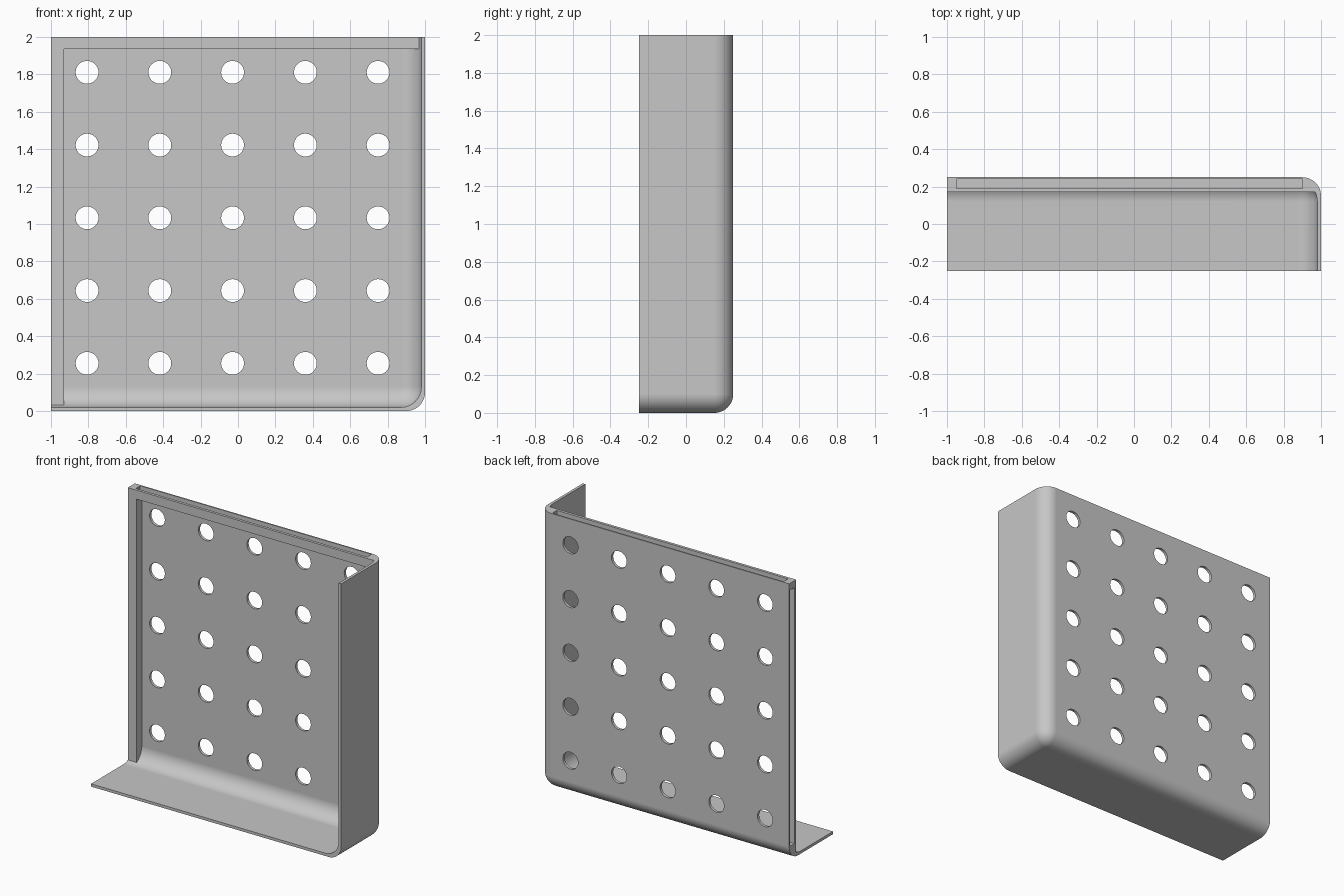
import bpy, bmesh
from math import radians
from mathutils import Matrix, Vector

if "Cube" in bpy.data.objects:
    bpy.data.objects.remove(bpy.data.objects["Cube"], do_unlink=True)

grey = bpy.data.materials.new("plain grey")
grey.use_nodes = True
grey.diffuse_color = (0.57, 0.57, 0.57, 1)
grey.node_tree.nodes["Principled BSDF"].inputs["Base Color"].default_value = grey.diffuse_color


def add_box(bm, lo, hi):
    lo, hi = Vector(lo), Vector(hi)
    m = Matrix.Translation((lo + hi) / 2) @ Matrix.Diagonal((*(hi - lo), 1))
    return bmesh.ops.create_cube(bm, size=1, matrix=m)["verts"]


def finish(bm, name):
    me = bpy.data.meshes.new(name)
    bm.to_mesh(me)
    bm.free()
    ob = bpy.data.objects.new(name, me)
    me.materials.append(grey)
    bpy.context.collection.objects.link(ob)
    return ob


def rounded_block(name, lo, hi, radius):
    """Box with its three edges at the right, back and bottom corner rounded."""
    bm = bmesh.new()
    add_box(bm, lo, hi)
    corner = Vector((hi[0], hi[1], lo[2]))
    vert = min(bm.verts, key=lambda v: (v.co - corner).length)
    bmesh.ops.bevel(bm, geom=list(vert.link_edges), offset=radius, segments=12,
                    profile=0.5, affect='EDGES')
    return finish(bm, name)


def boxes(name, *spans):
    bm = bmesh.new()
    for lo, hi in spans:
        add_box(bm, lo, hi)
    return finish(bm, name)


def cut(target, cutter):
    mod = target.modifiers.new("cut", 'BOOLEAN')
    mod.operation, mod.solver, mod.object = 'DIFFERENCE', 'EXACT', cutter
    bpy.context.view_layer.objects.active = target
    bpy.ops.object.modifier_apply(modifier=mod.name)
    bpy.data.objects.remove(cutter, do_unlink=True)


# Outer body and the filleted hollow, which leaves a thick rail at the left and top
panel = rounded_block("perforated_corner_panel", (-1, -0.25, 0), (1, 0.25, 2), 0.1)
hollow = rounded_block("hollow", (-1.5, -0.6, 0.02), (0.98, 0.23, 2.5), 0.11)
cut(hollow, boxes("left_rail_space", ((-2, 0.17, -1), (-0.93, 0.6, 3))))
cut(hollow, boxes("top_rail_space", ((-2, 0.17, 1.935), (2, 0.6, 3))))
cut(panel, hollow)

# Grooves along the outer edges of both rails
cut(panel, boxes("grooves",
                 ((-0.95, 0.19, 1.955), (0.9, 0.24, 2.1)),
                 ((-1.1, 0.19, 0.1), (-0.955, 0.24, 1.95))))

# Grid of round holes
bm = bmesh.new()
for i in range(5):
    for j in range(5):
        m = Matrix.Translation((-0.807 + 0.389 * i, 0.23, 0.255 + 0.389 * j))
        bmesh.ops.create_cone(bm, cap_ends=True, segments=40, radius1=0.061, radius2=0.061,
                              depth=0.1, matrix=m @ Matrix.Rotation(radians(90), 4, 'X'))
cut(panel, finish(bm, "holes"))

# Smooth fillets, crisp edges
bpy.ops.object.select_all(action='DESELECT')
panel.select_set(True)
bpy.context.view_layer.objects.active = panel
bpy.ops.object.shade_smooth_by_angle(angle=radians(30))
weighted = panel.modifiers.new("weighted_normals", 'WEIGHTED_NORMAL')
weighted.keep_sharp = True
